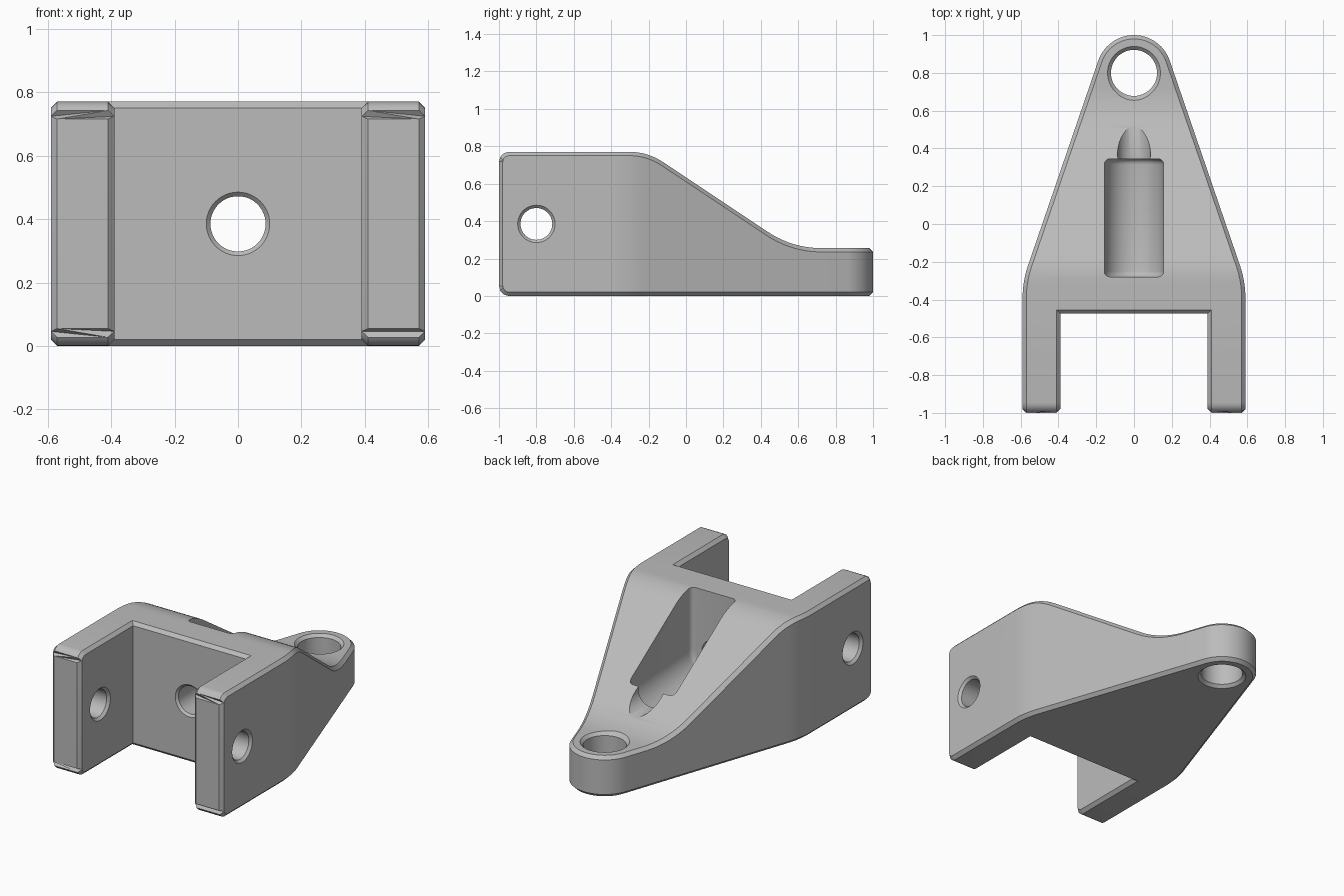
import bpy, bmesh, math
from mathutils import Vector, Matrix

cube = bpy.data.objects.get("Cube")
if cube:
    bpy.data.objects.remove(cube)

grey = bpy.data.materials.new("machined grey")
grey.use_nodes = True
colour = (0.5, 0.5, 0.5, 1)
grey.diffuse_color = colour
grey.node_tree.nodes["Principled BSDF"].inputs["Base Color"].default_value = colour


def arc(a, corner, b, steps=8):
    """Rounded corner from a to b, pulled toward the corner point."""
    a, c, b = Vector(a), Vector(corner), Vector(b)
    ts = [i / steps for i in range(steps + 1)]
    return [a * (1 - t) ** 2 + c * 2 * t * (1 - t) + b * t * t for t in ts]


def finish(bm, name):
    bmesh.ops.recalc_face_normals(bm, faces=bm.faces[:])
    mesh = bpy.data.meshes.new(name)
    bm.to_mesh(mesh)
    bm.free()
    obj = bpy.data.objects.new(name, mesh)
    mesh.materials.append(grey)
    bpy.context.collection.objects.link(obj)
    return obj


def bore_cutter(name, rings, matrix):
    """Turned cutter from (radius, distance) rings along local z."""
    bm = bmesh.new()
    n = 48
    loops = [[bm.verts.new((r * math.cos(i * math.tau / n), r * math.sin(i * math.tau / n), t))
              for i in range(n)] for r, t in rings]
    for lo, hi in zip(loops, loops[1:]):
        for i in range(n):
            j = (i + 1) % n
            bm.faces.new((lo[i], lo[j], hi[j], hi[i]))
    bm.faces.new(loops[0])
    bm.faces.new(loops[-1])
    bm.transform(matrix)
    return finish(bm, name)


# Side profiles: upper and lower height along y
HEIGHT, TIP, ROUND = 0.77, 0.255, 0.055
front_round = [Vector((-1 + ROUND * (1 - math.cos(a)), ROUND * (1 - math.sin(a))))
               for a in (i * math.pi / 12 for i in range(7))]
upper = [Vector((p.x, HEIGHT - p.y)) for p in front_round]
upper += arc((-0.30, HEIGHT), (-0.205, HEIGHT), (-0.12, 0.714))
upper += arc((0.44, 0.341), (0.57, TIP), (0.73, TIP), 10)
upper.append(Vector((1, TIP)))
lower = front_round + [Vector((1, 0))]


def height(profile, y):
    for p, q in zip(profile, profile[1:]):
        if y <= q.x + 1e-6:
            return p.y + (q.y - p.y) * max(0, y - p.x) / (q.x - p.x)
    return profile[-1].y


# Plan outline: forked arms, tapering flanks and round eye end
taper = math.atan(0.343)
half = [Vector((0.39, -0.475)), Vector((0.39, -1)), Vector((0.59, -1))]
half += arc((0.59, -0.395), (0.59, -0.304), (0.561, -0.219))
for i in range(15):
    a = taper + (math.pi / 2 - taper) * i / 14
    half.append(Vector((0.2 * math.cos(a), 0.8 + 0.2 * math.sin(a))))
outline = half + [Vector((-p.x, p.y)) for p in reversed(half[:-1])]

# Sheet cut into strips, extruded, then shaped by the side profiles
bm = bmesh.new()
bm.faces.new([bm.verts.new((p.x, p.y, 0)) for p in outline])
for p in upper[1:-1]:
    bmesh.ops.bisect_plane(bm, geom=bm.verts[:] + bm.edges[:] + bm.faces[:],
                           plane_co=(0, p.x, 0), plane_no=(0, 1, 0))
sheet = bm.faces[:]
extruded = bmesh.ops.extrude_face_region(bm, geom=sheet, use_keep_orig=True)
top = {g for g in extruded["geom"] if isinstance(g, bmesh.types.BMVert)}
for v in bm.verts:
    v.co.z = height(upper if v in top else lower, v.co.y)
bmesh.ops.recalc_face_normals(bm, faces=bm.faces[:])
sharp = [e for e in bm.edges if len(e.link_faces) == 2 and e.is_convex
         and e.calc_face_angle(0) > math.radians(40)]
bmesh.ops.bevel(bm, geom=sharp, offset=0.02, offset_type='OFFSET',
                segments=1, affect='EDGES', clamp_overlap=False)
bracket = finish(bm, "bracket_body")

# Round-bottomed pocket with softened ends
bm = bmesh.new()
section = [Vector((0.157 * math.cos(a), 0.385 + 0.157 * math.sin(a)))
           for a in (math.pi + i * math.pi / 24 for i in range(25))]
section += [Vector((0.157, 1)), Vector((-0.157, 1))]
end = bm.faces.new([bm.verts.new((p.x, -0.28, p.y)) for p in section])
moved = bmesh.ops.extrude_face_region(bm, geom=[end], use_keep_orig=True)["geom"]
bmesh.ops.translate(bm, vec=(0, 0.625, 0),
                    verts=[g for g in moved if isinstance(g, bmesh.types.BMVert)])
bmesh.ops.recalc_face_normals(bm, faces=bm.faces[:])
rims = [e for e in bm.edges if abs(e.verts[0].co.y - e.verts[1].co.y) < 1e-4
        and any(len(f.verts) > 4 for f in e.link_faces)]
bmesh.ops.bevel(bm, geom=rims, offset=0.03, segments=4, profile=0.5, affect='EDGES')
pocket = finish(bm, "pocket_cutter")

# Chamfered bores: cross pin, lengthwise rod and vertical eye
side = [(0.14, 0.35), (0.085, 0.405), (0.085, 0.575), (0.15, 0.64)]
pin = bore_cutter("pin_bore_cutter", [(r, -t) for r, t in reversed(side)] + side,
                  Matrix.Translation((0, -0.8, 0.385)) @ Matrix.Rotation(math.pi / 2, 4, 'Y'))
rod = bore_cutter("rod_bore_cutter", [(0.125, 0.5), (0.087, 0.462), (0.087, -1.2)],
                  Matrix.Translation((0, 0, 0.385)) @ Matrix.Rotation(math.pi / 2, 4, 'X'))
eye = bore_cutter("eye_bore_cutter",
                  [(0.16, -0.02), (0.122, 0.018), (0.122, TIP - 0.018), (0.16, TIP + 0.02)],
                  Matrix.Translation((0, 0.8, 0)))

for cutter in (pocket, rod, pin, eye):
    mod = bracket.modifiers.new(cutter.name, 'BOOLEAN')
    mod.operation = 'DIFFERENCE'
    mod.solver = 'EXACT'
    mod.object = cutter
    bpy.ops.object.select_all(action='DESELECT')
    bracket.select_set(True)
    bpy.context.view_layer.objects.active = bracket
    bpy.ops.object.modifier_apply(modifier=mod.name)
    bpy.data.objects.remove(cutter)

bpy.ops.object.shade_smooth_by_angle(angle=math.radians(28))
